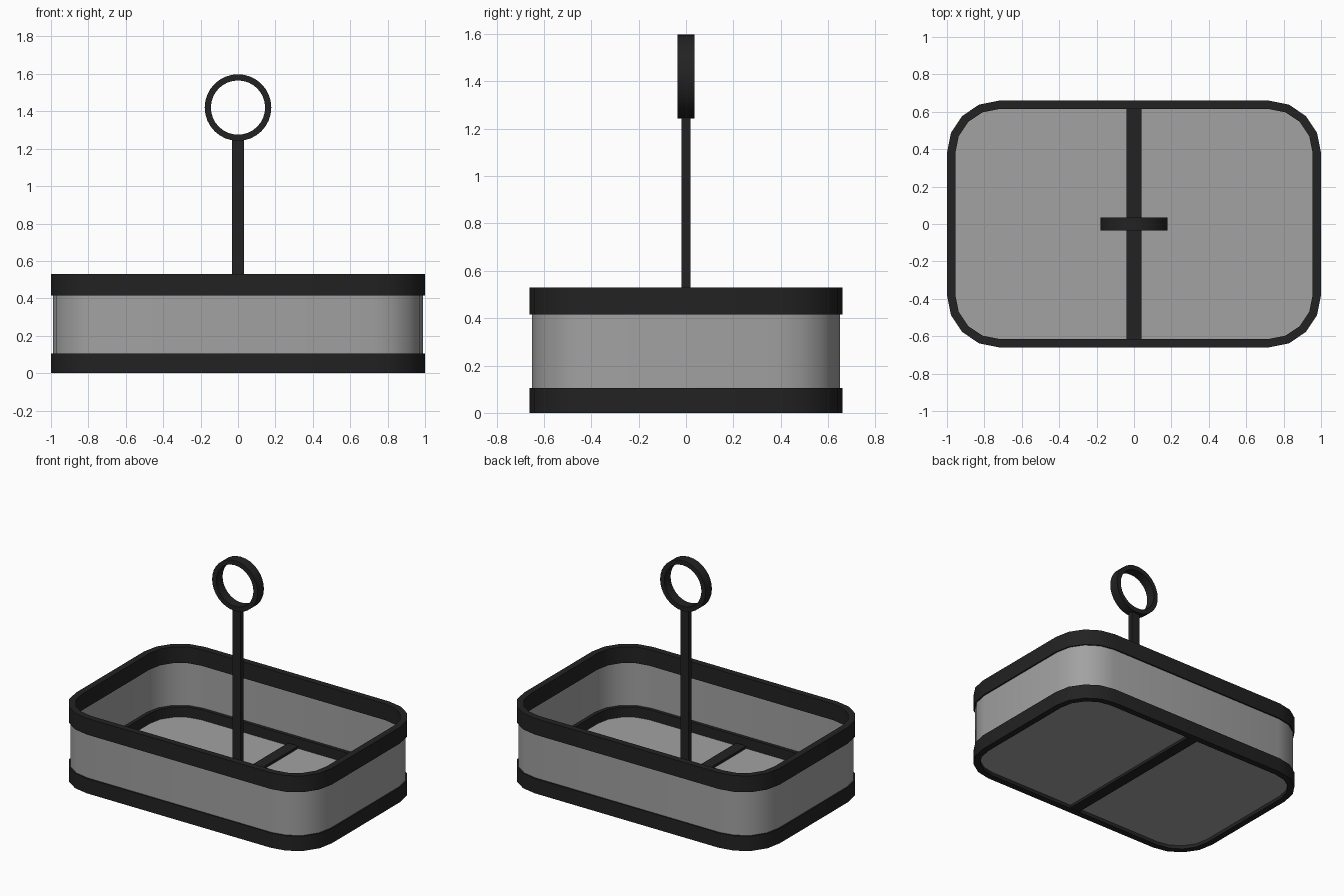
import bpy, bmesh, math

if "Cube" in bpy.data.objects:
    bpy.data.objects.remove(bpy.data.objects["Cube"])


def material(name, value):
    m = bpy.data.materials.new(name)
    m.diffuse_color = (value, value, value, 1)
    m.use_nodes = True
    m.node_tree.nodes["Principled BSDF"].inputs["Base Color"].default_value = m.diffuse_color
    return m


DARK = material("black_metal", 0.016)
GREY = material("grey_panel", 0.36)


def outline(inset, hx=1.0, hy=0.66, r=0.28, seg=4):
    """Rounded rectangle outline, counter-clockwise."""
    pts = []
    for q, (sx, sy) in enumerate([(1, 1), (-1, 1), (-1, -1), (1, -1)]):
        for i in range(seg + 1):
            a = math.pi / 2 * (q + i / seg)
            pts.append((sx * (hx - r) + (r - inset) * math.cos(a),
                        sy * (hy - r) + (r - inset) * math.sin(a)))
    return pts


def circle(r, n=32):
    return [(r * math.cos(2 * math.pi * i / n), r * math.sin(2 * math.pi * i / n))
            for i in range(n)]


def finish(bm, name, mat, smooth=True):
    bmesh.ops.recalc_face_normals(bm, faces=bm.faces)
    me = bpy.data.meshes.new(name)
    bm.to_mesh(me)
    bm.free()
    me.materials.append(mat)
    ob = bpy.data.objects.new(name, me)
    bpy.context.collection.objects.link(ob)
    if smooth:
        bpy.ops.object.select_all(action='DESELECT')
        ob.select_set(True)
        bpy.context.view_layer.objects.active = ob
        bpy.ops.object.shade_smooth_by_angle(angle=math.radians(35))
    return ob


def band(name, outer, inner, z0, z1, mat):
    """Closed hoop between two outlines."""
    bm = bmesh.new()
    loops = [[bm.verts.new((x, y, z)) for x, y in pts]
             for pts, z in ((outer, z0), (outer, z1), (inner, z1), (inner, z0))]
    n = len(outer)
    for k in range(4):
        a, b = loops[k], loops[(k + 1) % 4]
        for i in range(n):
            j = (i + 1) % n
            bm.faces.new((a[i], a[j], b[j], b[i]))
    return finish(bm, name, mat)


def box(name, x, y, z0, z1, mat):
    bm = bmesh.new()
    bmesh.ops.create_cube(bm, size=1)
    for v in bm.verts:
        v.co = (v.co.x * 2 * x, v.co.y * 2 * y, z0 + (v.co.z + 0.5) * (z1 - z0))
    return finish(bm, name, mat, False)


# Basket frames and side wall
band("bottom_frame", outline(0), outline(0.045), 0.0, 0.105, DARK)
band("top_rim", outline(0), outline(0.045), 0.415, 0.53, DARK)
band("side_wall", outline(0.01), outline(0.02), 0.09, 0.43, GREY)

# Floor plate
bm = bmesh.new()
face = bm.faces.new([bm.verts.new((x, y, 0.025)) for x, y in outline(0.03)])
ext = bmesh.ops.extrude_face_region(bm, geom=[face])
for g in ext["geom"]:
    if isinstance(g, bmesh.types.BMVert):
        g.co.z += 0.008
finish(bm, "floor", GREY, False)

# Cross bar under the handle, and the handle post
box("cross_bar", 0.04, 0.63, 0.005, 0.05, DARK)
box("handle_post", 0.032, 0.018, 0.04, 1.255, DARK)

# Ring grip, its axis along y
ring = band("handle_ring", circle(0.178), circle(0.145), -0.035, 0.035, DARK)
ring.rotation_euler = (math.pi / 2, 0, 0)
ring.location = (0, 0, 1.42)
